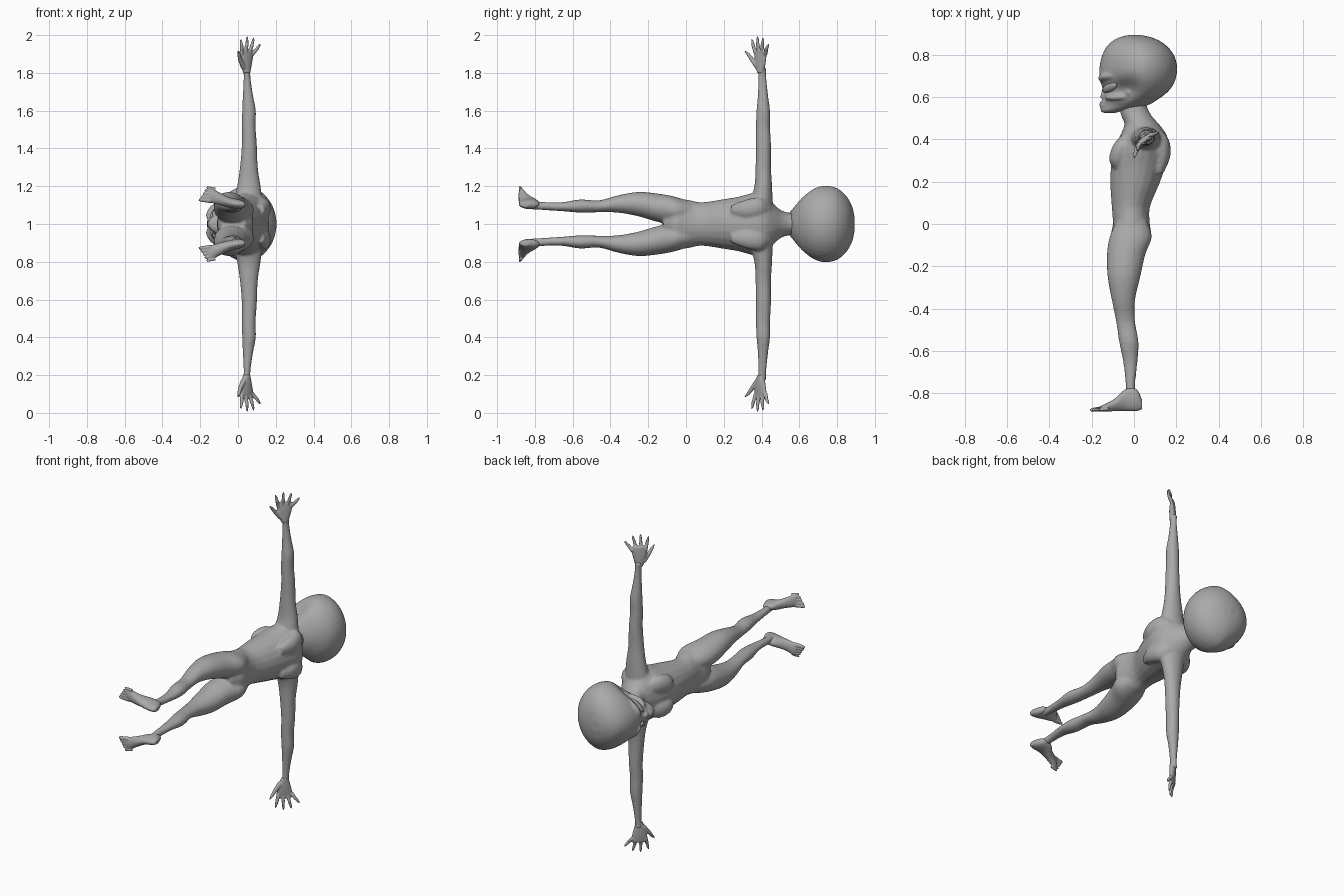
import bpy, bmesh, math
from mathutils import Vector

cube = bpy.data.objects.get("Cube")
if cube:
    bpy.data.objects.remove(cube, do_unlink=True)

skin = bpy.data.materials.new("grey_skin")
skin.use_nodes = True
skin.diffuse_color = (0.4, 0.4, 0.4, 1)
skin.node_tree.nodes["Principled BSDF"].inputs["Base Color"].default_value = (0.4, 0.4, 0.4, 1)


def spline(rows, steps):
    """Smooth in-between rows for a list of section rows."""
    rows = [Vector(r) for r in rows]
    out = []
    for i in range(len(rows) - 1):
        p, q = rows[i], rows[i + 1]
        a = (q - rows[i - 1]) / 2 if i else q - p
        b = (rows[i + 2] - p) / 2 if i + 2 < len(rows) else q - p
        for s in range(steps):
            t = s / steps
            u = 1 - t
            out.append(p * (u * u * (1 + 2 * t)) + q * (t * t * (3 - 2 * t))
                       + a * (t * u * u) - b * (t * t * u))
    return out + [rows[-1]]


def skin_rings(bm, rings):
    """Bridge rings of points and close both ends."""
    rings = [[bm.verts.new(p) for p in ring] for ring in rings]
    n = len(rings[0])
    for r, s in zip(rings, rings[1:]):
        for i in range(n):
            bm.faces.new((r[i], r[(i + 1) % n], s[(i + 1) % n], s[i]))
    bm.faces.new(rings[0])
    bm.faces.new(rings[-1][::-1])


def loft(bm, axis, rows, side=1, sides=20, steps=3, shape=None):
    """Oval sections along an axis: position, then low/high on the other two axes."""
    first, second = [k for k in range(3) if k != axis]
    rings = []
    for t, a0, a1, b0, b1 in spline(rows, steps):
        ring = []
        for i in range(sides):
            ang = math.tau * i / sides
            p = Vector()
            p[axis] = t
            p[first] = (a0 + a1) / 2 + (a1 - a0) / 2 * math.cos(ang)
            p[second] = (b0 + b1) / 2 + (b1 - b0) / 2 * math.sin(ang)
            p = shape(p) if shape else p
            p.z *= side
            ring.append(p)
        rings.append(ring)
    skin_rings(bm, rings)


def digit(bm, points, radii, side):
    """Tapered finger or toe along a bent path."""
    pts = [Vector(p) for p in points]
    turn = (pts[-1] - pts[0]).to_track_quat('Z', 'Y')
    rings = []
    for p, r in zip(pts, radii):
        ring = []
        for i in range(8):
            a = math.tau * i / 8
            v = p + turn @ Vector((r * math.cos(a), r * math.sin(a), 0))
            ring.append(Vector((v.x, v.y, v.z * side)))
        rings.append(ring)
    skin_rings(bm, rings)


def finish(name, bm, voxel=0, smooth=0):
    bmesh.ops.recalc_face_normals(bm, faces=bm.faces)
    mesh = bpy.data.meshes.new(name)
    bm.to_mesh(mesh)
    bm.free()
    mesh.materials.append(skin)
    mesh.shade_smooth()
    ob = bpy.data.objects.new(name, mesh)
    ob.location.z = 1
    bpy.context.collection.objects.link(ob)
    if voxel:
        m = ob.modifiers.new("fuse", 'REMESH')
        m.mode = 'VOXEL'
        m.voxel_size = voxel
        m.use_smooth_shade = True
        m = ob.modifiers.new("soften", 'SMOOTH')
        m.factor = 0.5
        m.iterations = smooth
    return ob


# Body: torso with neck, arms and legs fused into one skin
torso = [(y, a, b, -w, w) for y, a, b, w in (
    (-.12, -.09, .04, .06), (-.06, -.11, .08, .12), (0, -.1, .075, .13),
    (.08, -.105, .075, .115), (.19, -.112, .12, .13), (.28, -.108, .15, .145),
    (.36, -.09, .165, .165), (.42, -.065, .155, .155), (.47, -.045, .12, .1),
    (.51, -.06, .085, .07), (.56, -.07, .06, .058), (.62, -.06, .06, .055))]
leg = [(.02, -.08, .06, .01, .12), (-.06, -.115, .085, .003, .145),
       (-.14, -.128, .055, .008, .16), (-.25, -.125, .03, .04, .17),
       (-.36, -.105, .005, .06, .152), (-.46, -.085, .005, .062, .125),
       (-.56, -.07, .022, .06, .13), (-.66, -.05, .016, .068, .115),
       (-.78, -.038, .005, .075, .118), (-.85, -.04, .025, .08, .125)]
arm = [(.08, -.03, .135, .33, .46), (.2, -.005, .12, .362, .456),
       (.3, .01, .105, .368, .45), (.42, .02, .1, .37, .45),
       (.52, .02, .093, .37, .445), (.6, .022, .095, .373, .445),
       (.68, .025, .08, .38, .435), (.78, .03, .066, .383, .425),
       (.83, .025, .066, .378, .425)]
bm = bmesh.new()
loft(bm, 1, torso)
for side in (1, -1):
    loft(bm, 1, leg, side)
    loft(bm, 2, arm, side)
    # Chest and shoulder blade masses
    loft(bm, 1, [(.24, -.08, -.05, .03, .08), (.3, -.118, -.03, .015, .12),
                 (.37, -.1, -.02, .02, .13), (.42, -.06, -.02, .04, .1)], side)
    loft(bm, 1, [(.24, .1, .14, .05, .1), (.32, .1, .172, .025, .13),
                 (.4, .08, .165, .03, .14), (.45, .08, .12, .05, .1)], side)
finish("body", bm, .008, 4)


# Head: large rounded skull, narrow sunken face
def face_shape(p):
    front = min(1, max(0, (.04 - p.x) / .2))
    p.z *= 1 - .25 * front
    # temple and eye hollow under the overhanging skull
    hollow = math.exp(-((p.x + .05) / .07) ** 2 - ((p.y - .635) / .05) ** 2)
    p.z *= 1 - .3 * hollow
    return p


skull = [(y, a, b, -w, w) for y, a, b, w in (
    (.525, -.145, -.09, .025), (.535, -.158, -.05, .055), (.56, -.155, .06, .085),
    (.59, -.148, .115, .125), (.63, -.142, .165, .165), (.68, -.162, .195, .195),
    (.74, -.163, .204, .205), (.8, -.15, .188, .192), (.85, -.12, .145, .15),
    (.88, -.075, .09, .095), (.893, -.03, .035, .035))]
bm = bmesh.new()
loft(bm, 1, skull, sides=40, steps=4, shape=face_shape)
# Nose and lips
loft(bm, 1, [(.66, -.15, -.12, -.008, .008), (.615, -.156, -.12, -.012, .012),
             (.598, -.162, -.12, -.017, .017), (.59, -.145, -.12, -.01, .01)])
for y in (.56, .573):
    loft(bm, 2, [(-.035, -.145, -.12, y - .003, y + .003),
                 (0, -.166, -.12, y - .008, y + .006),
                 (.035, -.145, -.12, y - .003, y + .003)])
for side in (1, -1):
    # Brow ridge, cheekbone and ear
    loft(bm, 2, [(.015, -.16, -.12, .67, .69), (.05, -.17, -.1, .67, .71),
                 (.09, -.15, -.08, .68, .715), (.12, -.11, -.06, .69, .71)], side)
    loft(bm, 0, [(-.135, .59, .605, .04, .07), (-.1, .585, .61, .06, .095),
                 (-.04, .59, .615, .08, .105), (.01, .6, .61, .08, .1)], side)
    loft(bm, 1, [(.595, -.03, -.02, .08, .1), (.62, -.04, -.01, .08, .118),
                 (.64, -.035, -.01, .08, .11)], side)
finish("head", bm, .007, 3)

for side, label in ((1, "upper"), (-1, "lower")):
    # Slanted almond eye
    bm = bmesh.new()
    bmesh.ops.create_uvsphere(bm, u_segments=20, v_segments=12, radius=1)
    for v in bm.verts:
        v.co = Vector((v.co.x * .02, v.co.y * .02, v.co.z * .04))
        v.co += Vector((-.115 + .7 * v.co.z, .645 + .35 * v.co.z, .07))
        v.co.z *= side
    finish(label + "_eye", bm)

    # Hand: flat palm turned on a diagonal, four fingers and a thumb
    def palm_turn(p):
        c, s = math.cos(.72), math.sin(.72)
        return Vector((.046 + c * p.x - s * p.y, .395 + s * p.x + c * p.y, p.z))

    bm = bmesh.new()
    loft(bm, 2, [(.8, -.02, .02, -.018, .018), (.84, -.035, .032, -.018, .018),
                 (.88, -.045, .042, -.016, .016), (.915, -.042, .045, -.012, .012),
                 (.925, -.035, .038, -.008, .008)], side, shape=palm_turn)
    for k, tip in enumerate((.98, .995, .988, .955)):
        base = palm_turn(Vector((-.036 + .025 * k, 0, .9)))
        end = Vector((.015 + .035 * k, .348 + .03 * k, tip))
        mid = base.lerp(end, .5) + Vector((.003, -.003, 0))
        digit(bm, (base, mid, base.lerp(end, .85), end), (.012, .0095, .007, .002), side)
    digit(bm, ((.03, .38, .83), (.012, .35, .87), (.004, .328, .9), (0, .31, .918)),
          (.016, .012, .009, .003), side)
    finish(label + "_hand", bm, .004, 2)

    # Foot: turned outward, with five toes
    bm = bmesh.new()
    loft(bm, 0, [(.038, -.875, -.83, .09, .115), (.012, -.885, -.78, .08, .128),
                 (-.04, -.884, -.78, .085, .14), (-.09, -.885, -.825, .098, .163),
                 (-.135, -.887, -.85, .11, .187), (-.155, -.886, -.86, .115, .19)], side)
    for k in range(5):
        r = .013 - .001 * k
        base = Vector((-.145 + .006 * k, -.873, .123 + .0155 * k))
        end = Vector((-.208 + .01 * k, -.88, .128 + .017 * k))
        digit(bm, (base, base.lerp(end, .5), base.lerp(end, .85), end),
              (r, r * .85, r * .75, r * .3), side)
    finish(label + "_foot", bm, .004, 2)
